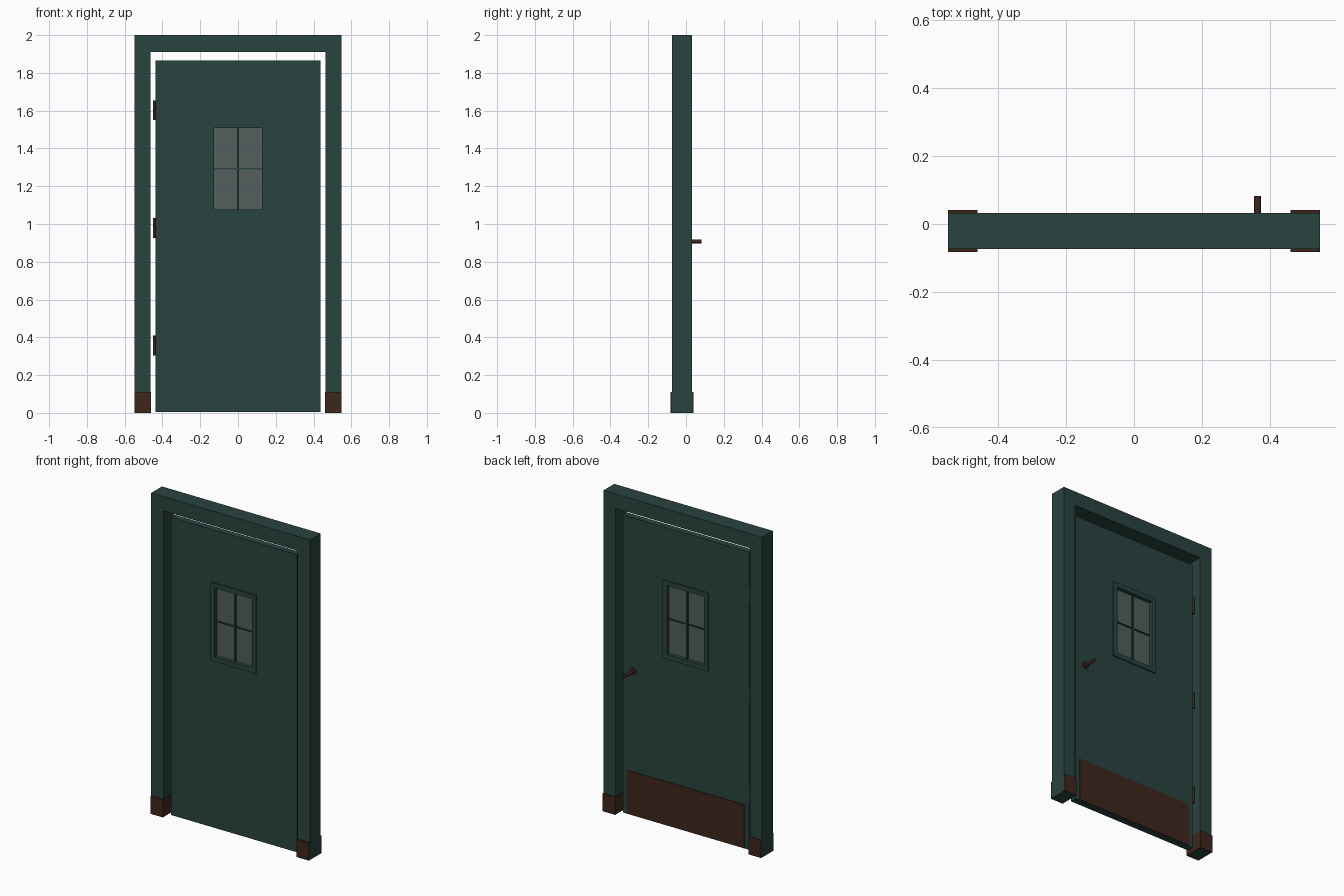
import bpy, bmesh, math

if "Cube" in bpy.data.objects:
    bpy.data.objects.remove(bpy.data.objects["Cube"])


def material(name, rgb):
    m = bpy.data.materials.new(name)
    m.diffuse_color = (*rgb, 1)
    m.use_nodes = True
    m.node_tree.nodes["Principled BSDF"].inputs["Base Color"].default_value = m.diffuse_color
    return m


GREEN = material("dark green paint", (0.022, 0.056, 0.049))
BROWN = material("dark bronze", (0.048, 0.020, 0.012))
GLASS = material("grey glass", (0.085, 0.112, 0.110))


def finish(name, bm, mat):
    bmesh.ops.recalc_face_normals(bm, faces=bm.faces)
    me = bpy.data.meshes.new(name)
    bm.to_mesh(me)
    bm.free()
    me.materials.append(mat)
    ob = bpy.data.objects.new(name, me)
    bpy.context.collection.objects.link(ob)
    return ob


def box(name, x, y, z, mat):
    bm = bmesh.new()
    bmesh.ops.create_cube(bm, size=1)
    for v in bm.verts:
        v.co = [(a + b) / 2 + c * (b - a) for (a, b), c in zip((x, y, z), v.co)]
    return finish(name, bm, mat)


def extrude_profile(name, pts, y, mat):
    """Extrude an outline in the xz plane from y[0] to y[1]."""
    bm = bmesh.new()
    f = bm.faces.new([bm.verts.new((px, y[0], pz)) for px, pz in pts])
    new = bmesh.ops.extrude_face_region(bm, geom=[f])["geom"]
    for v in new:
        if isinstance(v, bmesh.types.BMVert):
            v.co.y = y[1]
    return finish(name, bm, mat)


def ring(name, outer, inner, y, mat):
    """Rectangular slab with a rectangular hole; rectangles are x0, x1, z0, z1."""
    bm = bmesh.new()
    loops = []
    for x0, x1, z0, z1 in (outer, inner):
        for yy in y:
            loops.append([bm.verts.new((px, yy, pz)) for px, pz in
                          ((x0, z0), (x1, z0), (x1, z1), (x0, z1))])
    of, ob, inf, inb = loops
    for a, b in ((of, inf), (ob, inb), (of, ob), (inf, inb)):
        for i in range(4):
            j = (i + 1) % 4
            bm.faces.new((a[i], a[j], b[j], b[i]))
    return finish(name, bm, mat)


def rod(name, radius, depth, loc, mat, rot=(0, 0, 0), sides=20):
    bpy.ops.mesh.primitive_cylinder_add(vertices=sides, radius=radius, depth=depth,
                                        location=loc, rotation=rot)
    ob = bpy.context.object
    ob.name = name
    ob.data.materials.append(mat)
    bpy.ops.object.shade_smooth_by_angle(angle=math.radians(40))
    return ob


# Door frame: two jambs and a head in one outline
W, IN, HEAD = 0.548, 0.464, 1.91
extrude_profile("door_frame", [(-W, 0), (-IN, 0), (-IN, HEAD), (IN, HEAD),
                               (IN, 0), (W, 0), (W, 2), (-W, 2)],
                (-0.074, 0.032), GREEN)

# Metal shoes wrapping the front, back and inner side of each jamb
for side, s in (("left", -1), ("right", 1)):
    xs = sorted((s * (IN - 0.003), s * W))
    box(f"shoe_front_{side}", xs, (-0.083, -0.074), (0, 0.11), BROWN)
    box(f"shoe_back_{side}", xs, (0.032, 0.041), (0, 0.11), BROWN)
    box(f"shoe_inner_{side}", sorted((s * (IN - 0.003), s * IN)),
        (-0.074, 0.032), (0, 0.11), BROWN)

# Door leaf with window opening
F, B = -0.04, 0.0
hole = (-0.128, 0.128, 1.077, 1.508)
ring("door_leaf", (-0.436, 0.436, 0.006, 1.865), hole, (F, B), GREEN)

# Window trim on both faces, glass and glazing bars
outer = (-0.157, 0.157, 1.048, 1.537)
ring("window_trim_front", outer, hole, (F - 0.007, F), GREEN)
ring("window_trim_back", outer, hole, (B, B + 0.007), GREEN)
box("window_glass", hole[:2], (-0.023, -0.017), hole[2:], GLASS)
box("glazing_bar_vertical", (-0.006, 0.006), (-0.032, -0.008), hole[2:], GREEN)
box("glazing_bar_horizontal", hole[:2], (-0.030, -0.010), (1.289, 1.296), GREEN)

# Kick plate on the back
box("kick_plate", (-0.405, 0.405), (B, B + 0.004), (0.01, 0.28), BROWN)

# Handle on the back: round rose and straight stem
quarter = (math.pi / 2, 0, 0)
rod("handle_rose", 0.021, 0.010, (0.364, 0.005, 0.908), BROWN, quarter)
rod("handle_stem", 0.010, 0.083, (0.364, 0.0415, 0.908), BROWN, quarter)

# Hinge barrels
for i, z in enumerate((0.357, 0.978, 1.602)):
    rod(f"hinge_{i + 1}", 0.008, 0.105, (-0.443, -0.003, z), BROWN, sides=12)
